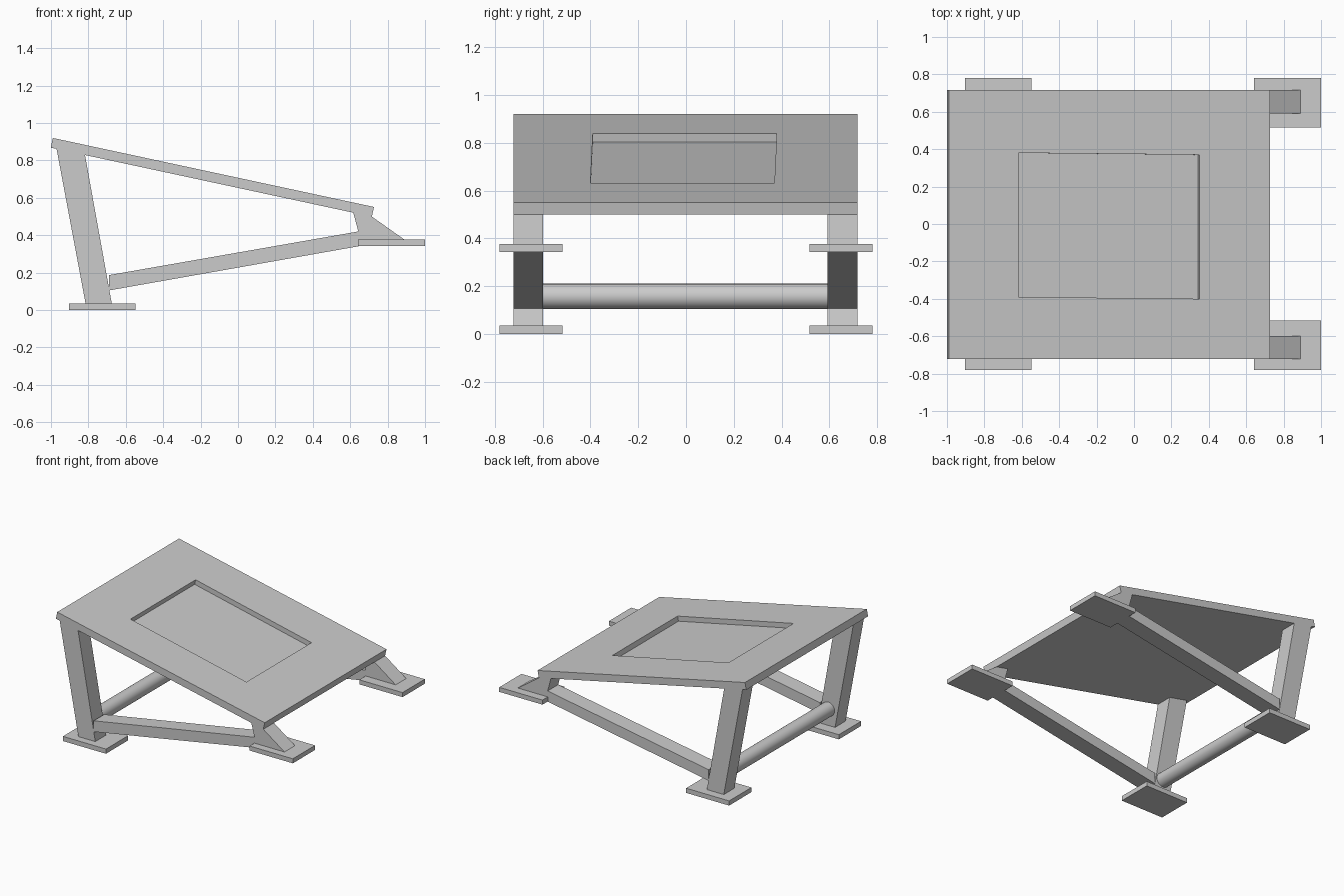
import bpy, bmesh, math
from mathutils import Vector

if "Cube" in bpy.data.objects:
    bpy.data.objects.remove(bpy.data.objects["Cube"])


def solid(name, base, offset):
    """Extrude a planar outline (list of 3D points) along an offset vector."""
    bm = bmesh.new()
    face = bm.faces.new([bm.verts.new(p) for p in base])
    ext = bmesh.ops.extrude_face_region(bm, geom=[face])
    verts = [v for v in ext["geom"] if isinstance(v, bmesh.types.BMVert)]
    bmesh.ops.translate(bm, verts=verts, vec=offset)
    bmesh.ops.recalc_face_normals(bm, faces=bm.faces)
    mesh = bpy.data.meshes.new(name)
    bm.to_mesh(mesh)
    bm.free()
    obj = bpy.data.objects.new(name, mesh)
    bpy.context.collection.objects.link(obj)
    return obj


def side_profile(name, pts, y0, y1):
    """Extrude an x-z profile from y0 to y1."""
    return solid(name, [(x, y0, z) for x, z in pts], (0, y1 - y0, 0))


# Sloping top panel
high, low = Vector((-0.99, 0, 0.92)), Vector((0.727, 0, 0.551))
slope = (low - high).normalized()
normal = Vector((-slope.z, 0, slope.x))
low_b, high_b = low - normal * 0.053, high - normal * 0.053
Y0, Y1 = -0.723, 0.717
panel = side_profile("top_panel", [(p.x, p.z) for p in (high, low, low_b, high_b)], Y0, Y1)

# Shallow, slightly skewed recess in the panel
corners = [(-0.617, 0.38), (0.35, 0.37), (0.35, -0.40), (-0.617, -0.39)]
outline = []
for x, y in corners:
    p = high + slope * ((x - high.x) / slope.x)
    outline.append(Vector((p.x, y, p.z)) - normal * 0.037)
cutter = solid("recess_cutter", outline, normal * 0.1)
cutter.hide_render = True
mod = panel.modifiers.new("recess", "BOOLEAN")
mod.operation, mod.object, mod.solver = "DIFFERENCE", cutter, "EXACT"
bpy.context.view_layer.objects.active = panel
bpy.ops.object.modifier_apply(modifier=mod.name)
bpy.data.objects.remove(cutter)

# Side frames: tall leg, lower beam, short bracket and foot plates on each side
tall_leg = [(-0.972, 0.872), (-0.82, 0.84), (-0.674, 0.03), (-0.814, 0.03)]
beam = [(-0.689, 0.187), (0.643, 0.42), (0.656, 0.343), (-0.689, 0.105)]
bracket = [(0.614, 0.53), (0.715, 0.51), (0.715, 0.5), (0.892, 0.375),
           (0.892, 0.36), (0.656, 0.343), (0.643, 0.42)]
for side, (a, b), (fa, fb) in (("front", (Y0, -0.598), (-0.78, -0.517)),
                               ("back", (0.592, Y1), (0.517, 0.78))):
    side_profile(side + "_tall_leg", tall_leg, a, b)
    side_profile(side + "_lower_beam", beam, a, b)
    side_profile(side + "_short_bracket", bracket, a, b)
    for label, x0, x1, z0, z1 in (("low_foot", -0.903, -0.547, 0.0, 0.035),
                                  ("raised_foot", 0.642, 1.0, 0.342, 0.376)):
        side_profile(side + "_" + label, [(x0, z0), (x1, z0), (x1, z1), (x0, z1)], fa, fb)

# Round cross bar between the tall legs
bpy.ops.mesh.primitive_cylinder_add(vertices=48, radius=0.053, depth=1.21,
                                    location=(-0.758, -0.003, 0.157),
                                    rotation=(math.pi / 2, 0, 0))
bar = bpy.context.object
bar.name = "cross_bar"
bpy.ops.object.shade_smooth_by_angle(angle=math.radians(30))
